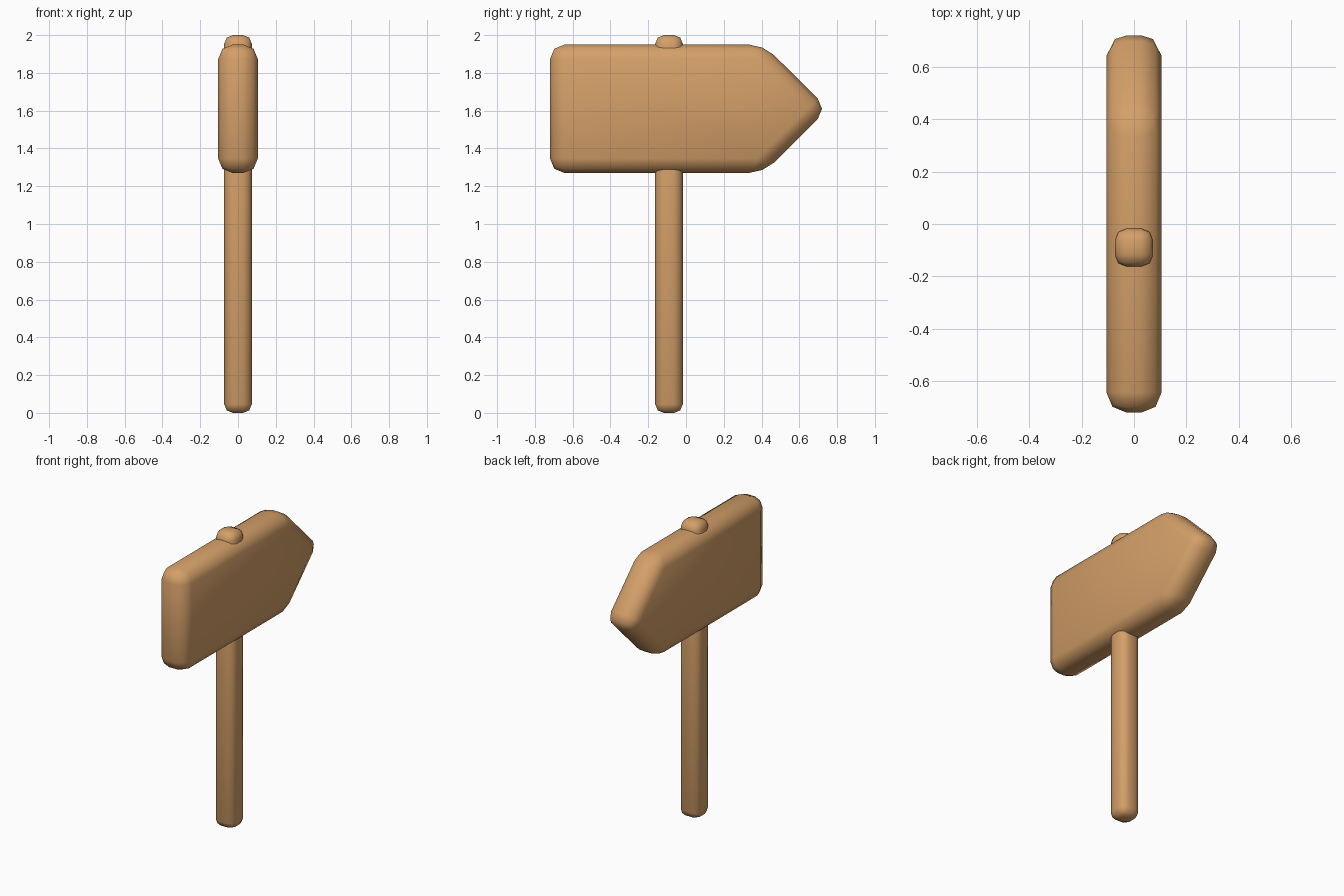
import bpy
import bmesh

default = bpy.data.objects.get("Cube")
if default:
    bpy.data.objects.remove(default, do_unlink=True)

# Warm wood colour
COLOUR = (0.66, 0.35, 0.14, 1.0)
wood = bpy.data.materials.new("wood")
wood.use_nodes = True
wood.diffuse_color = COLOUR
wood.node_tree.nodes["Principled BSDF"].inputs["Base Color"].default_value = COLOUR


def rounded_slab(name, outline, half_width, bevel):
    """Extrude a y-z outline across x and round every edge."""
    bm = bmesh.new()
    face = bm.faces.new([bm.verts.new((-half_width, y, z)) for y, z in outline])
    side = bmesh.ops.extrude_face_region(bm, geom=[face])["geom"]
    moved = [v for v in side if isinstance(v, bmesh.types.BMVert)]
    bmesh.ops.translate(bm, verts=moved, vec=(2 * half_width, 0, 0))
    bmesh.ops.recalc_face_normals(bm, faces=bm.faces[:])
    for f in bm.faces:
        f.smooth = True
    mesh = bpy.data.meshes.new(name)
    bm.to_mesh(mesh)
    bm.free()
    mesh.materials.append(wood)
    obj = bpy.data.objects.new(name, mesh)
    bpy.context.collection.objects.link(obj)
    mod = obj.modifiers.new("rounded_edges", "BEVEL")
    mod.width = bevel
    mod.segments = 2
    mod.limit_method = "NONE"
    return obj


# Upright post, passing through the board
post_y, post_half = -0.09, 0.073
rounded_slab("post", [(post_y - post_half, 0), (post_y + post_half, 0),
                      (post_y + post_half, 2), (post_y - post_half, 2)],
             post_half, 0.046)

# Arrow-shaped board pointing to the back
bottom, top, middle = 1.27, 1.95, 1.61
rounded_slab("arrow_board", [(-0.72, bottom), (0.41, bottom), (0.752, middle),
                             (0.41, top), (-0.72, top)],
             0.105, 0.077)
